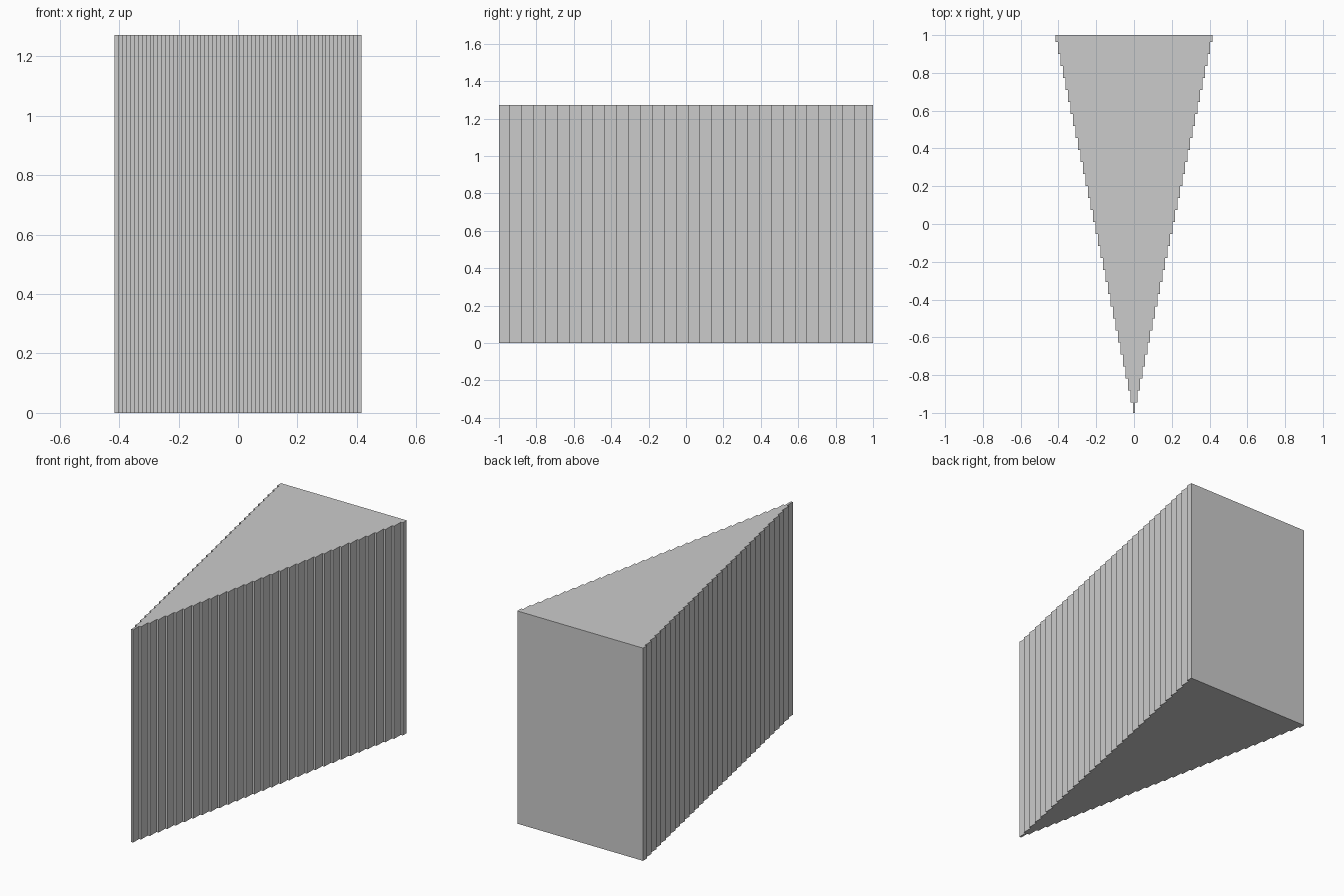
import bpy, bmesh

if "Cube" in bpy.data.objects:
    bpy.data.objects.remove(bpy.data.objects["Cube"])

LEVELS = 32                      # stepped ribs along each flank
HEIGHT = 1.272
HALF_WIDTH = 0.416
STEP_X = HALF_WIDTH / (LEVELS - 0.5)
FIRST_Y, LAST_Y = -0.944, 0.963  # first and last step positions

# Stair-stepped right-hand outline, from the tip to the wide back
pitch = (LAST_Y - FIRST_Y) / (LEVELS - 2)
ys = [-1.0] + [FIRST_Y + i * pitch for i in range(LEVELS - 1)] + [1.0]
right = []
for i in range(LEVELS):
    x = (i + 0.5) * STEP_X
    right += [(x, ys[i]), (x, ys[i + 1])]
outline = right + [(-x, y) for x, y in reversed(right)]

# Extrude the outline into a solid wedge
bm = bmesh.new()
base = bm.faces.new([bm.verts.new((x, y, 0)) for x, y in outline])
top = bmesh.ops.extrude_face_region(bm, geom=[base], use_keep_orig=True)
bmesh.ops.translate(bm, vec=(0, 0, HEIGHT),
                    verts=[g for g in top["geom"] if isinstance(g, bmesh.types.BMVert)])
bmesh.ops.recalc_face_normals(bm, faces=bm.faces[:])
mesh = bpy.data.meshes.new("stepped_wedge")
bm.to_mesh(mesh)
bm.free()
bpy.context.collection.objects.link(bpy.data.objects.new("stepped_wedge", mesh))
